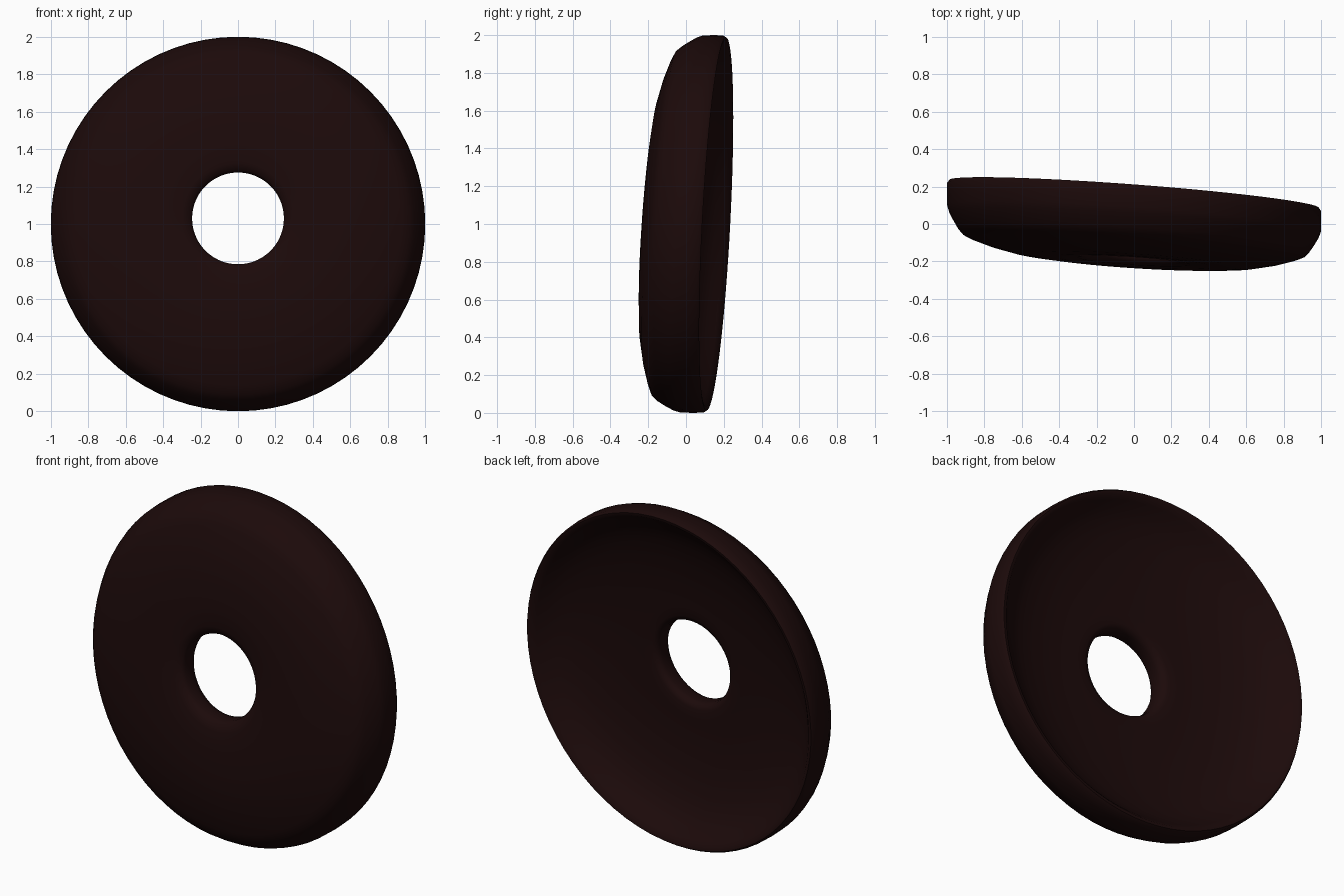
import bpy, bmesh, math

if "Cube" in bpy.data.objects:
    bpy.data.objects.remove(bpy.data.objects["Cube"])

# Cross-section of the dish: (radius, depth), depth is negative towards the front
PROFILE = [
    (0.245, -0.11), (0.245, -0.168), (0.258, -0.190), (0.30, -0.205),
    (0.42, -0.208), (0.55, -0.204), (0.66, -0.193), (0.78, -0.166),
    (0.87, -0.137), (0.915, -0.117), (0.942, -0.087), (0.965, -0.050),
    (0.987, -0.010), (0.998, 0.025), (1.0, 0.09), (0.998, 0.140),
    (0.988, 0.155), (0.970, 0.152), (0.945, 0.125), (0.905, 0.080),
    (0.85, 0.038), (0.77, 0.002), (0.65, -0.032), (0.48, -0.058),
    (0.34, -0.066), (0.28, -0.068), (0.252, -0.080),
]
SEGMENTS = 72
HOLE_Z = 0.03          # the hole sits slightly above the disc centre


def tilted(r, depth, a):
    """Point on the lathed profile, with the disc leaning sideways and back."""
    x, h = r * math.cos(a), r * math.sin(a)
    h += HOLE_Z * max(0.0, min(1.0, (1.0 - r) / 0.75))
    # the front leans a little more than the back rim
    front = max(0.0, min(1.0, (0.12 - depth) / 0.2))
    return (x, depth + 0.005 - (0.075 - 0.010 * front) * x
            + (0.052 + 0.018 * front) * h, 1 + h)


# Lathe the closed profile around the disc axis
bm = bmesh.new()
rings = [[bm.verts.new(tilted(r, d, 2 * math.pi * i / SEGMENTS)) for r, d in PROFILE]
         for i in range(SEGMENTS)]
n = len(PROFILE)
for i in range(SEGMENTS):
    a, b = rings[i], rings[(i + 1) % SEGMENTS]
    for j in range(n):
        k = (j + 1) % n
        bm.faces.new((a[j], a[k], b[k], b[j]))
bmesh.ops.recalc_face_normals(bm, faces=bm.faces)

mesh = bpy.data.meshes.new("dished_ring")
bm.to_mesh(mesh)
bm.free()
disc = bpy.data.objects.new("dished_ring", mesh)
bpy.context.collection.objects.link(disc)

# Dark brown finish, smooth shading
mat = bpy.data.materials.new("dark_brown")
mat.diffuse_color = (0.0115, 0.003, 0.003, 1)
mat.use_nodes = True
mat.node_tree.nodes["Principled BSDF"].inputs["Base Color"].default_value = mat.diffuse_color
mesh.materials.append(mat)
bpy.context.view_layer.objects.active = disc
disc.select_set(True)
bpy.ops.object.shade_smooth_by_angle(angle=math.radians(60))
